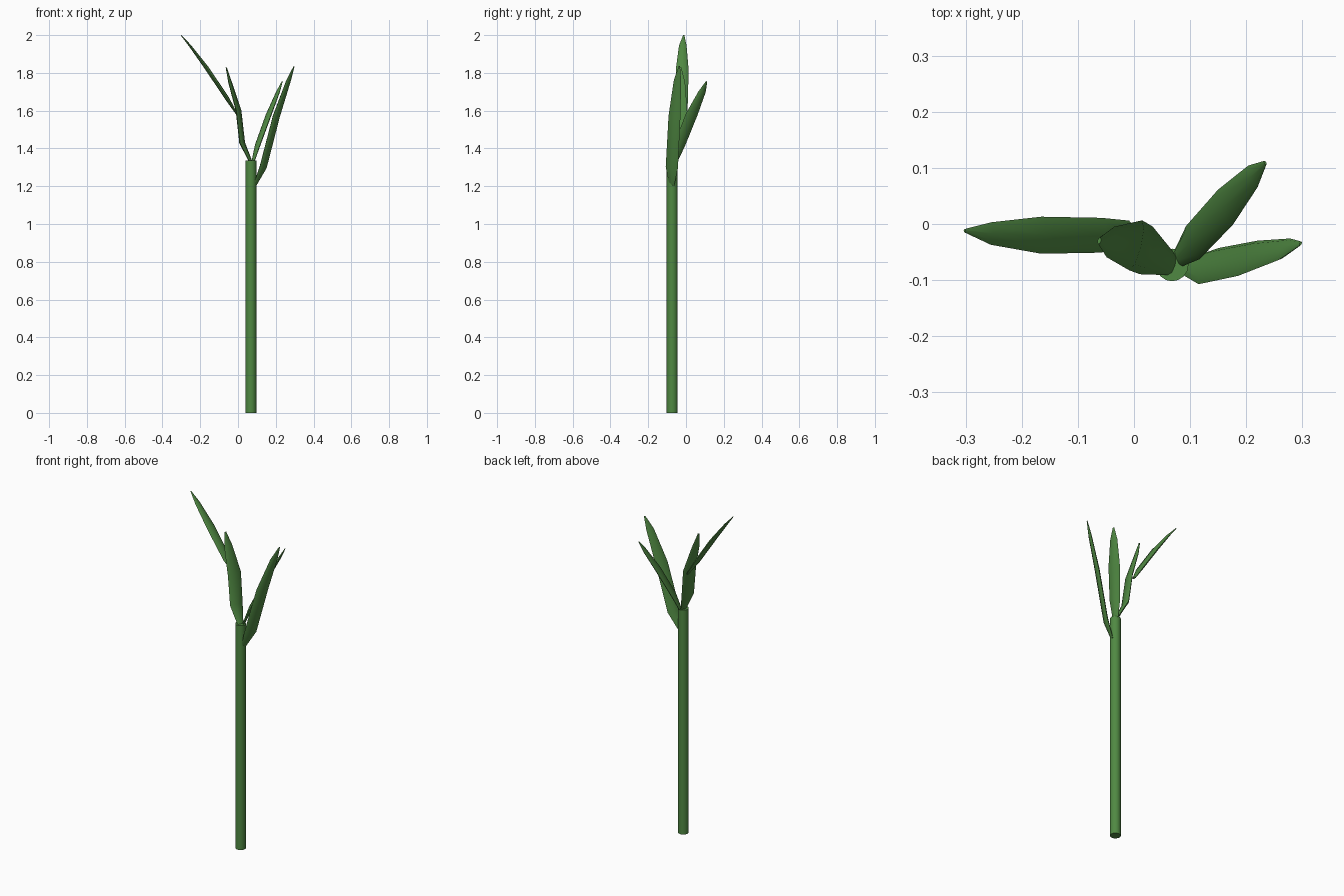
import bpy, bmesh, math
from mathutils import Vector

if "Cube" in bpy.data.objects:
    bpy.data.objects.remove(bpy.data.objects["Cube"])

green = bpy.data.materials.new("leaf_green")
green.diffuse_color = (0.08, 0.25, 0.055, 1)
green.use_nodes = True
green.node_tree.nodes["Principled BSDF"].inputs["Base Color"].default_value = green.diffuse_color


def finish(bm, name, angle):
    bmesh.ops.recalc_face_normals(bm, faces=bm.faces[:])
    mesh = bpy.data.meshes.new(name)
    bm.to_mesh(mesh)
    bm.free()
    mesh.materials.append(green)
    obj = bpy.data.objects.new(name, mesh)
    bpy.context.collection.objects.link(obj)
    bpy.ops.object.select_all(action='DESELECT')
    obj.select_set(True)
    bpy.context.view_layer.objects.active = obj
    bpy.ops.object.shade_smooth_by_angle(angle=math.radians(angle))


def loft(name, rings, angle):
    """Closed skin through rings of equal point count."""
    bm = bmesh.new()
    rows = [[bm.verts.new(p) for p in ring] for ring in rings]
    n = len(rows[0])
    for a, b in zip(rows, rows[1:]):
        for i in range(n):
            j = (i + 1) % n
            bm.faces.new((a[i], a[j], b[j], b[i]))
    bm.faces.new(rows[0])
    bm.faces.new(rows[-1])
    finish(bm, name, angle)


def leaf(name, across, stations):
    """Lens-shaped blade: stations are x, y, z, half width, half thickness."""
    pts = [Vector(s[:3]) for s in stations]
    rings = []
    for k, s in enumerate(stations):
        tangent = (pts[min(k + 1, len(pts) - 1)] - pts[max(k - 1, 0)]).normalized()
        w = Vector(across)
        w = (w - tangent * w.dot(tangent) * 0.5).normalized()
        n = tangent.cross(w).normalized()
        ring = []
        for i in range(8):
            a = i * math.tau / 8
            ring.append(pts[k] + w * s[3] * math.cos(a) + n * s[4] * math.sin(a))
        rings.append(ring)
    loft(name, rings, 50)


# stalk
loft("stalk", [[(0.068 + 0.029 * math.cos(i * math.tau / 16),
                 -0.073 + 0.029 * math.sin(i * math.tau / 16), z)
                for i in range(16)] for z in (0, 1.335)], 40)

# leaves
leaf("right_front_leaf", (0.5, 0.86, 0), [
    (0.080, -0.075, 1.185, 0.010, 0.004),
    (0.133, -0.075, 1.300, 0.037, 0.010),
    (0.203, -0.061, 1.570, 0.036, 0.010),
    (0.268, -0.045, 1.760, 0.022, 0.007),
    (0.297, -0.035, 1.835, 0.004, 0.002)])
leaf("right_back_leaf", (-0.35, 0.94, 0), [
    (0.075, -0.065, 1.315, 0.014, 0.005),
    (0.105, -0.033, 1.420, 0.032, 0.010),
    (0.163, 0.030, 1.580, 0.034, 0.010),
    (0.212, 0.085, 1.700, 0.021, 0.007),
    (0.234, 0.109, 1.755, 0.004, 0.002)])
leaf("middle_leaf", (0.25, 0.97, 0), [
    (0.067, -0.072, 1.330, 0.020, 0.008),
    (0.022, -0.047, 1.430, 0.044, 0.011),
    (0.003, -0.038, 1.600, 0.046, 0.010),
    (-0.042, -0.032, 1.750, 0.028, 0.007),
    (-0.062, -0.030, 1.828, 0.006, 0.003)])
leaf("upper_left_leaf", (0, 1, 0), [
    (-0.008, -0.008, 1.585, 0.014, 0.005),
    (-0.058, -0.020, 1.665, 0.031, 0.011),
    (-0.165, -0.020, 1.825, 0.033, 0.011),
    (-0.255, -0.017, 1.945, 0.020, 0.006),
    (-0.302, -0.012, 2.000, 0.003, 0.002)])
